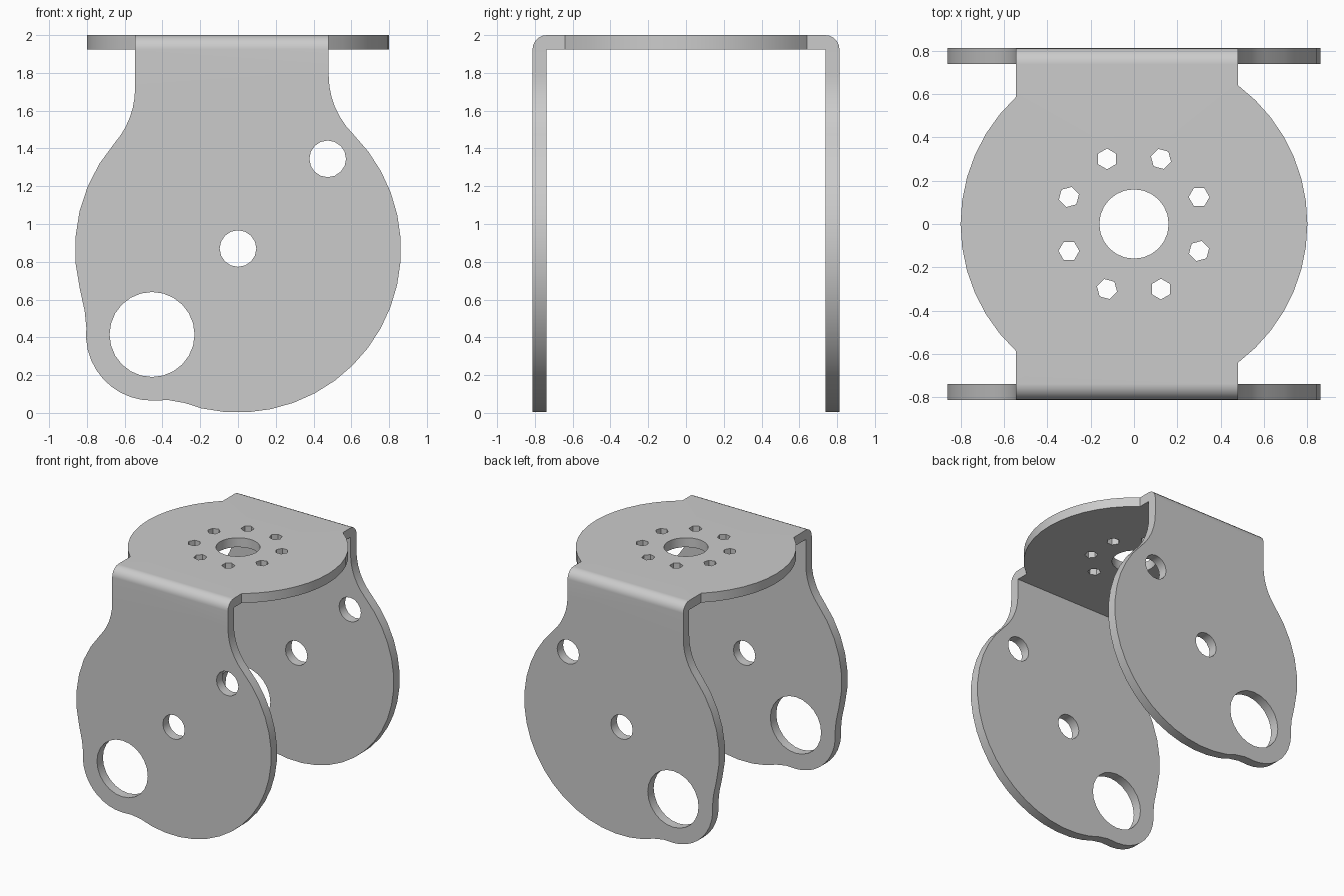
import bpy, bmesh
from math import sin, cos, radians, degrees, acos, asin, pi

if "Cube" in bpy.data.objects:
    bpy.data.objects.remove(bpy.data.objects["Cube"])

XL, XR = -0.545, 0.48          # neck edges
YO, T = 0.8125, 0.075          # outer half depth, sheet thickness
YI, ZI = YO - T, 2.0 - T       # inner faces
CZ, R, RF = 0.865, 0.863, 0.44  # side disc centre height, radius, fillet radius


def arc(cx, cy, r, a0, a1, n):
    return [(cx + r * cos(radians(a0 + (a1 - a0) * i / n)),
             cy + r * sin(radians(a0 + (a1 - a0) * i / n))) for i in range(n + 1)]


def circle(cx, cy, r, n, turn=0):
    return arc(cx, cy, r, turn, turn + 360, n)[:-1]


def fillet(edge):
    """Concave blend between neck edge and disc: centre x, centre z, angle."""
    a = acos((edge + RF) / (R + RF))
    return edge + RF, CZ + (R + RF) * sin(a), degrees(a)


def sheet(bm, loops, place):
    """Fill an outline with holes as one flat sheet."""
    edges = []
    for loop in loops:
        vs = [bm.verts.new(place(*p)) for p in loop]
        edges += [bm.edges.new((vs[i - 1], vs[i])) for i in range(len(vs))]
    bmesh.ops.triangle_fill(bm, edges=edges, use_beauty=True, use_dissolve=False)


# side plate profile: neck, fillets, disc and the lobe round the big hole
lx, lz, la = fillet(-XL)
rx, rz, ra = fillet(XR)
side = [(XR, ZI), (XL, ZI)]
side += arc(-lx, lz, RF, 0, -la, 6)
side += arc(0, CZ, R, 180 - la, 194, 6)[1:]
side += [(-0.812, 0.54)]
side += arc(-0.455, 0.415, 0.35, 174, 270, 10)
side += [(-0.37, 0.068), (-0.28, 0.052)]
side += arc(0, CZ, R, 257, 360 + ra, 18)
side += arc(rx, rz, RF, 180 + ra, 180, 6)[1:]
side_loops = [side,
              circle(0, 0.87, 0.097, 16),
              circle(0.475, 1.345, 0.097, 16),
              circle(-0.455, 0.415, 0.225, 24)]

# top plate profile: disc with straight tabs, centre hole and bolt circle
r_top = 0.8
ar, al = degrees(acos(XR / r_top)), degrees(acos(XL / r_top))
top = [(XR, -YI)] + arc(0, 0, r_top, -ar, ar, 14) + [(XR, YI), (XL, YI)]
top += arc(0, 0, r_top, al, 360 - al, 12) + [(XL, -YI)]
top_loops = [top, circle(0, 0, 0.16, 24)]
for i in range(8):
    a = radians(22.5 + 45 * i)
    top_loops.append(circle(0.325 * cos(a), 0.325 * sin(a), 0.048, 6, 45 * i))

bm = bmesh.new()
sheet(bm, top_loops, lambda x, y: (x, y, 2.0))
for s in (-1, 1):
    sheet(bm, side_loops, lambda x, z: (x, s * YO, z))
    # rounded bend joining side and top
    prof = [(s * y, z) for y, z in arc(YI, ZI, T, 0, 90, 5)]
    rows = [[bm.verts.new((x, y, z)) for x in (XL, XR)] for y, z in prof]
    for a, b in zip(rows, rows[1:]):
        bm.faces.new((a[0], a[1], b[1], b[0]))
bmesh.ops.remove_doubles(bm, verts=bm.verts[:], dist=0.0005)
bmesh.ops.recalc_face_normals(bm, faces=bm.faces[:])

# thicken inwards; the inside of each bend collapses to a sharp corner
ext = bmesh.ops.extrude_face_region(bm, geom=bm.faces[:], use_keep_orig=True)
for v in ext["geom"]:
    if isinstance(v, bmesh.types.BMVert):
        v.co.y = max(-YI, min(YI, v.co.y))
        v.co.z = min(ZI, v.co.z)
bmesh.ops.remove_doubles(bm, verts=bm.verts[:], dist=0.0005)
bmesh.ops.dissolve_degenerate(bm, edges=bm.edges[:], dist=0.0001)
bmesh.ops.recalc_face_normals(bm, faces=bm.faces[:])

me = bpy.data.meshes.new("bent_bracket")
bm.to_mesh(me)
bm.free()
ob = bpy.data.objects.new("bent_bracket", me)
bpy.context.collection.objects.link(ob)
bpy.context.view_layer.objects.active = ob
ob.select_set(True)
bpy.ops.object.shade_smooth_by_angle(angle=radians(30))
wn = ob.modifiers.new("clean_flats", 'WEIGHTED_NORMAL')
wn.keep_sharp = True
